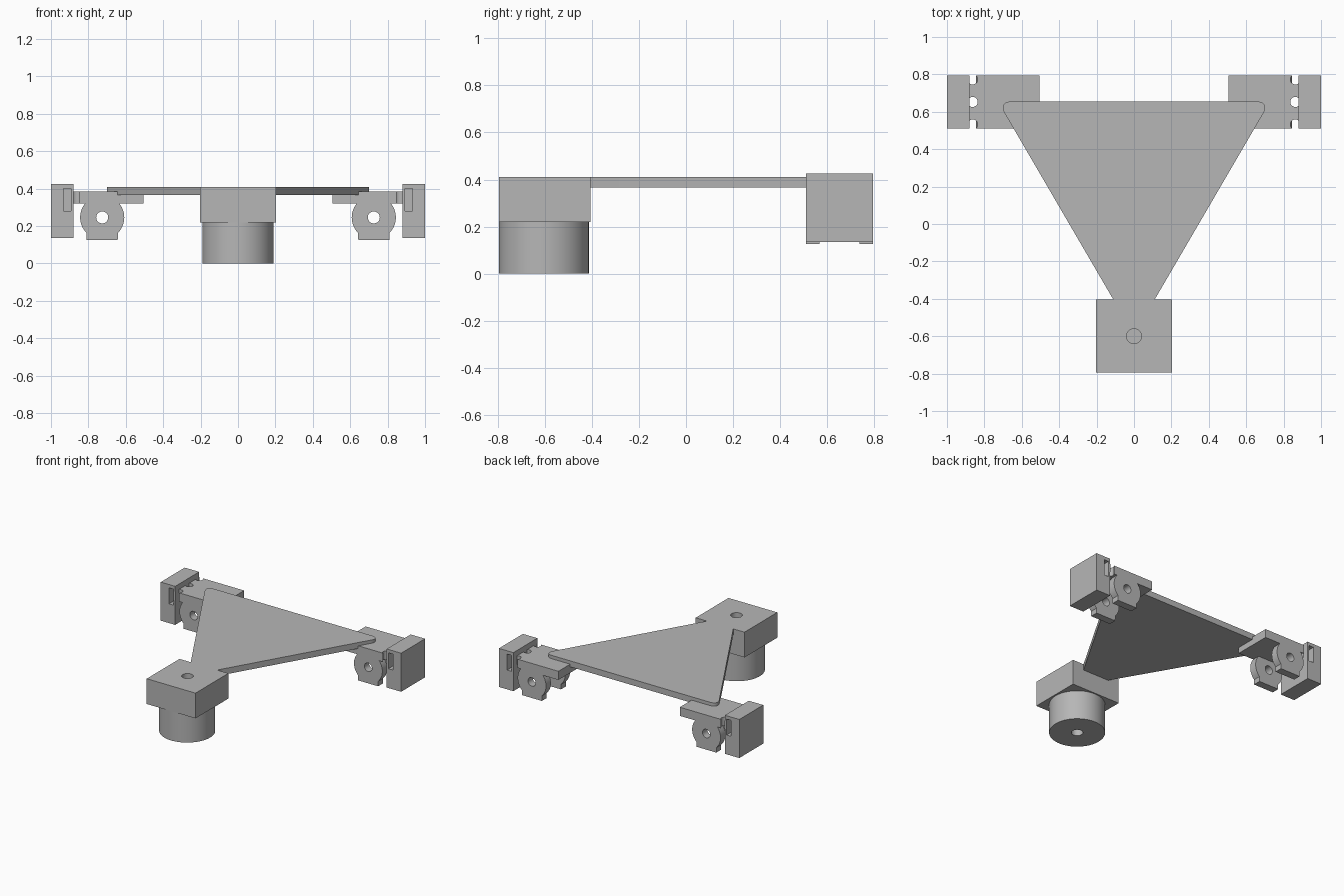
import bpy
import bmesh
from math import cos, sin, pi, radians
from mathutils import Matrix, Vector

old = bpy.data.objects.get("Cube")
if old:
    bpy.data.objects.remove(old, do_unlink=True)

grey = bpy.data.materials.new("plain grey")
grey.use_nodes = True
colour = (0.47, 0.47, 0.47, 1)
grey.diffuse_color = colour
grey.node_tree.nodes["Principled BSDF"].inputs["Base Color"].default_value = colour


def finish(bm, name):
    bmesh.ops.recalc_face_normals(bm, faces=bm.faces)
    mesh = bpy.data.meshes.new(name)
    bm.to_mesh(mesh)
    bm.free()
    mesh.materials.append(grey)
    ob = bpy.data.objects.new(name, mesh)
    bpy.context.collection.objects.link(ob)
    return ob


def box(name, x, y, z):
    bm = bmesh.new()
    bmesh.ops.create_cube(bm, size=1)
    for v in bm.verts:
        v.co = [(a + b) / 2 + c * (b - a) for (a, b), c in zip((x, y, z), v.co)]
    return finish(bm, name)


def cylinder(name, centre, radius, length, axis="Z", segments=48):
    bm = bmesh.new()
    bmesh.ops.create_cone(bm, cap_ends=True, segments=segments, radius1=radius,
                          radius2=radius, depth=length)
    turn = Matrix.Rotation(pi / 2, 4, "X") if axis == "Y" else Matrix()
    bm.transform(Matrix.Translation(centre) @ turn)
    return finish(bm, name)


def prism(name, points, depth):
    """Extrude a closed outline of 3D points along a vector."""
    bm = bmesh.new()
    face = bm.faces.new([bm.verts.new(p) for p in points])
    ext = bmesh.ops.extrude_face_region(bm, geom=[face])["geom"]
    bmesh.ops.translate(bm, vec=Vector(depth),
                        verts=[g for g in ext if isinstance(g, bmesh.types.BMVert)])
    return finish(bm, name)


def activate(ob):
    bpy.ops.object.select_all(action="DESELECT")
    ob.select_set(True)
    bpy.context.view_layer.objects.active = ob


def cut(ob, *cutters):
    activate(ob)
    for c in cutters:
        mod = ob.modifiers.new("cut", "BOOLEAN")
        mod.operation = "DIFFERENCE"
        mod.solver = "EXACT"
        mod.object = c
        bpy.ops.object.modifier_apply(modifier=mod.name)
        bpy.data.objects.remove(c, do_unlink=True)


def smooth(ob):
    activate(ob)
    bpy.ops.object.shade_smooth_by_angle(angle=radians(30))


# Triangular deck with rounded back corners
deck = prism("triangular_deck", [(-0.11, -0.405, 0.365), (0.11, -0.405, 0.365),
                                 (0.728, 0.655, 0.365), (-0.728, 0.655, 0.365)],
             (0, 0, 0.045))
bm = bmesh.new()
bm.from_mesh(deck.data)
corners = [e for e in bm.edges
           if all(v.co.y > 0 for v in e.verts) and abs(e.verts[0].co.z - e.verts[1].co.z) > 0.01]
bmesh.ops.bevel(bm, geom=corners, offset=0.07, segments=10, profile=0.5, affect="EDGES")
bm.to_mesh(deck.data)
bm.free()
smooth(deck)

# Front block and round foot, each with a blind bolt hole
block = box("front_block", (-0.203, 0.203), (-0.795, -0.405), (0.22, 0.41))
cut(block, cylinder("hole", (0, -0.6, 0.36), 0.04, 0.2))
smooth(block)
foot = cylinder("front_foot", (0, -0.604, 0.111), 0.191, 0.222, segments=96)
cut(foot, cylinder("hole", (0, -0.604, 0.05), 0.04, 0.25))
smooth(foot)


def hinge_outline(s, y):
    """Disc with a flat-sided neck above and a flat base below."""
    cx, cz, r, w, a = 0.726, 0.246, 0.118, 0.083, radians(45)
    arc = [(r * cos(t), cz + r * sin(t)) for t in [-a + 2 * a * i / 16 for i in range(17)]]
    half = [(w, 0.125)] + arc + [(w, 0.385)]
    loop = half + [(-x, z) for x, z in reversed(half)]
    return [(s * (cx + x), y, z) for x, z in loop]


# Side brackets
for side, s in (("left", 1), ("right", -1)):
    def span(a, b):
        return tuple(sorted((s * a, s * b)))

    # Arm under the deck, with round notches along the outer edge
    arm = box(side + "_arm", span(0.505, 0.885), (0.51, 0.795), (0.32, 0.385))
    cut(arm, *[cylinder("notch", (s * 0.863, y, 0.35), 0.027, 0.3, segments=32)
               for y in (0.532, 0.6525, 0.773)])
    smooth(arm)

    # Pair of hinge discs with a pin hole
    for place, y in (("front", 0.51), ("back", 0.738)):
        disc = prism(f"{side}_{place}_hinge_disc", hinge_outline(s, y), (0, 0.057, 0))
        cut(disc, cylinder("pin", (s * 0.726, y, 0.246), 0.032, 0.3, "Y", 32))
        smooth(disc)

    # Outer end block with a pocket in each end
    end = box(side + "_end_block", span(0.88, 1.0), (0.51, 0.795), (0.135, 0.425))
    cut(end, *[box("pocket", span(0.894, 0.932), (y - 0.06, y + 0.06), (0.28, 0.4))
               for y in (0.51, 0.795)])
